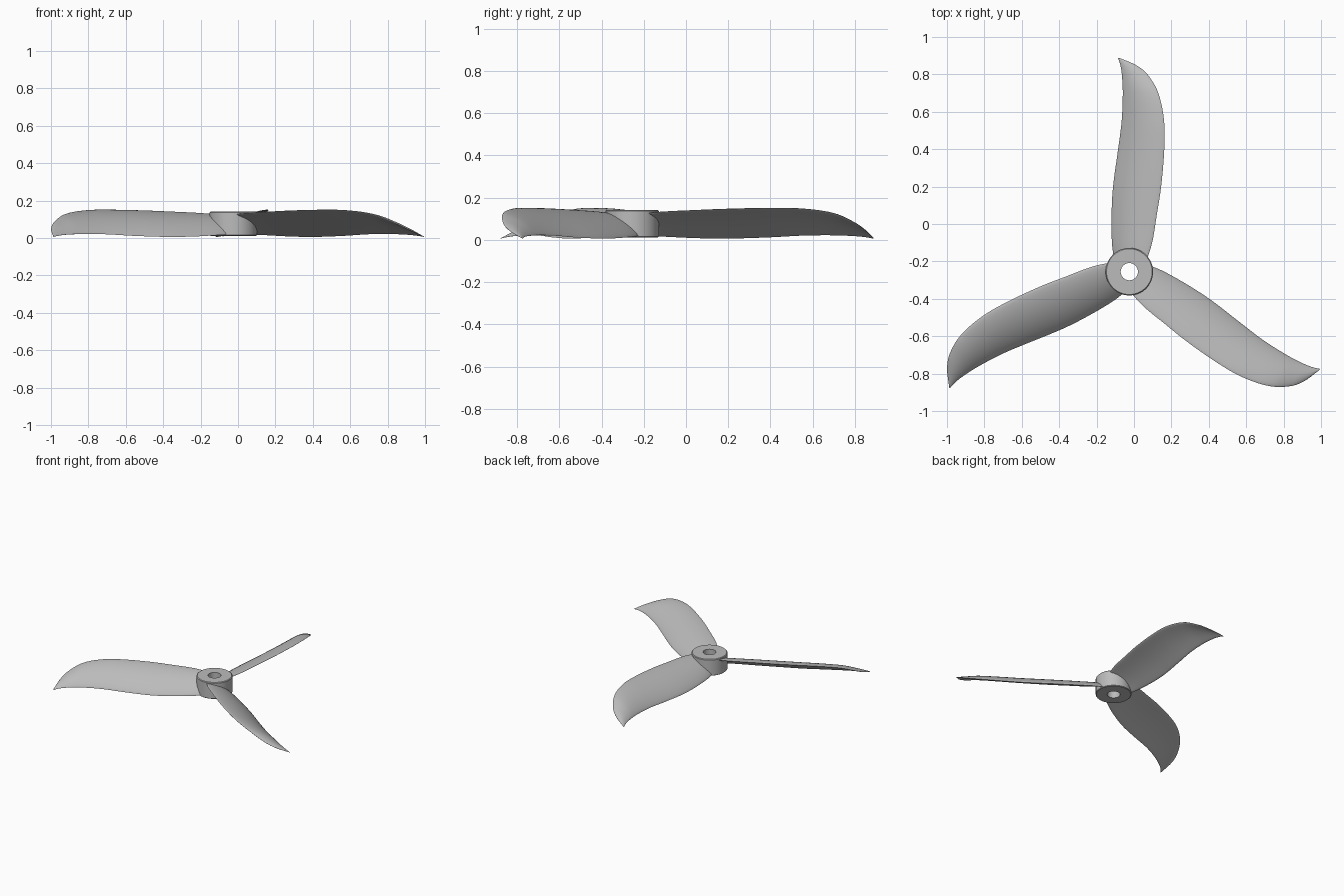
import bpy, bmesh, math
from mathutils import Matrix, Vector

cube = bpy.data.objects.get("Cube")
if cube:
    bpy.data.objects.remove(cube, do_unlink=True)

HUB = Vector((-0.025, -0.255, 0))

grey = bpy.data.materials.new("plain_grey")
grey.use_nodes = True
grey.diffuse_color = (0.5, 0.5, 0.5, 1)
grey.node_tree.nodes["Principled BSDF"].inputs["Base Color"].default_value = (0.5, 0.5, 0.5, 1)


def finish(bm, name, angle):
    bmesh.ops.recalc_face_normals(bm, faces=bm.faces)
    mesh = bpy.data.meshes.new(name)
    bm.to_mesh(mesh)
    bm.free()
    mesh.materials.append(grey)
    obj = bpy.data.objects.new(name, mesh)
    bpy.context.collection.objects.link(obj)
    bpy.ops.object.select_all(action="DESELECT")
    obj.select_set(True)
    bpy.context.view_layer.objects.active = obj
    bpy.ops.object.shade_smooth_by_angle(angle=math.radians(angle))
    return obj


# Hub: lathed ring with a bore
def make_hub(segments=64):
    bm = bmesh.new()
    profile = [(0.046, 0.012), (0.122, 0.012), (0.127, 0.016),
               (0.127, 0.136), (0.122, 0.141), (0.046, 0.141)]
    rings = []
    for i in range(segments):
        a = math.tau * i / segments
        rings.append([bm.verts.new(HUB + Vector((r * math.cos(a), r * math.sin(a), z)))
                      for r, z in profile])
    n = len(profile)
    for i in range(segments):
        a, b = rings[i], rings[(i + 1) % segments]
        for k in range(n):
            bm.faces.new((a[k], b[k], b[(k + 1) % n], a[(k + 1) % n]))
    finish(bm, "hub", 30)


# Blade stations: span, low edge x, high edge x, low edge z, high edge z
STATIONS = [
    (-0.20, -0.105, 0.065, 0.020, 0.125),
    (-0.10, -0.118, 0.097, 0.015, 0.133),
    (0.05, -0.120, 0.122, 0.008, 0.140),
    (0.20, -0.112, 0.145, 0.006, 0.146),
    (0.40, -0.085, 0.162, 0.012, 0.150),
    (0.55, -0.066, 0.161, 0.020, 0.147),
    (0.70, -0.060, 0.130, 0.022, 0.125),
    (0.80, -0.065, 0.072, 0.018, 0.080),
    (0.85, -0.073, 0.010, 0.013, 0.045),
    (0.888, -0.085, -0.078, 0.006, 0.009),
]


def smooth_stations(steps=5):
    pts = [Vector(s) for s in STATIONS]

    def slope(i):
        a, b = pts[max(i - 1, 0)], pts[min(i + 1, len(pts) - 1)]
        return (b - a) / (b[0] - a[0])

    out = []
    for i in range(len(pts) - 1):
        p, q = pts[i], pts[i + 1]
        h = q[0] - p[0]
        for k in range(steps):
            t = k / steps
            s = t * t * (3 - 2 * t)
            out.append(p * (1 - s) + q * s
                       + slope(i) * (h * t * (1 - t) ** 2)
                       - slope(i + 1) * (h * t * t * (1 - t)))
            out[-1][0] = p[0] + h * t
    return out + [pts[-1]]


# Cambered thin section running from the low edge over the top and back underneath
def section(y, xl, xr, zl, zr, n=14):
    low, high = Vector((xl, y, zl)), Vector((xr, y, zr))
    chord = high - low
    normal = Vector((-chord.z, 0, chord.x)).normalized()
    size = chord.length
    thick = min(0.024, 0.12 * size)

    def point(t, side):
        bulge = 4 * t * (1 - t)
        return low + chord * t + normal * (0.07 * size * bulge + side * thick / 2 * math.sqrt(bulge))

    ts = [(1 - math.cos(math.pi * k / n)) / 2 for k in range(n + 1)]
    return [point(t, 1) for t in ts] + [point(t, -1) for t in ts[-2:0:-1]]


def make_blade(name, angle):
    bm = bmesh.new()
    loops = [[bm.verts.new(p) for p in section(*s)] for s in smooth_stations()]
    n = len(loops[0])
    for a, b in zip(loops, loops[1:]):
        for k in range(n):
            bm.faces.new((a[k], a[(k + 1) % n], b[(k + 1) % n], b[k]))
    bm.faces.new(loops[0])
    bm.faces.new(loops[-1])
    bmesh.ops.rotate(bm, cent=HUB, matrix=Matrix.Rotation(angle, 3, "Z"), verts=bm.verts)
    finish(bm, name, 50)


make_hub()
for i, name in enumerate(("back_blade", "right_blade", "left_blade")):
    make_blade(name, math.tau * i / 3)
